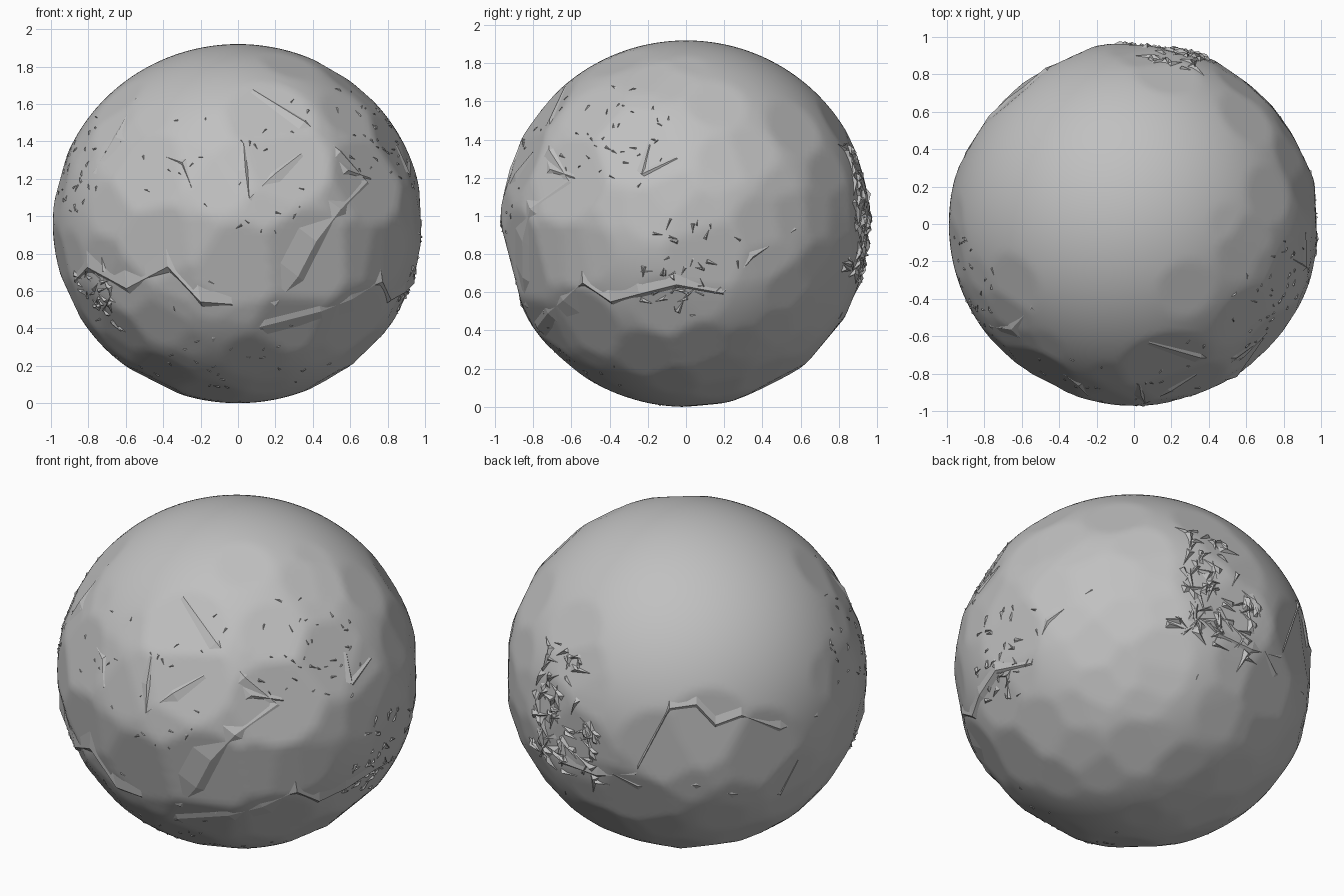
import bpy, bmesh, math, random
from mathutils import Vector
from mathutils.bvhtree import BVHTree

cube = bpy.data.objects.get("Cube")
if cube:
    bpy.data.objects.remove(cube, do_unlink=True)

rng = random.Random(7)
SCALE = Vector((0.99, 0.972, 0.96))

stone = bpy.data.materials.new("stone grey")
stone.use_nodes = True
stone.diffuse_color = (0.53, 0.53, 0.53, 1)
bsdf = stone.node_tree.nodes["Principled BSDF"]
bsdf.inputs["Base Color"].default_value = (0.53, 0.53, 0.53, 1)
bsdf.inputs["Roughness"].default_value = 0.8


def finish(name, bm, smooth=None):
    """Squash the unit ball to size, stand it on the ground and make the object."""
    for v in bm.verts:
        v.co = Vector(a * b for a, b in zip(v.co, SCALE)) + Vector((0, 0, 0.96))
    mesh = bpy.data.meshes.new(name)
    bm.to_mesh(mesh)
    bm.free()
    mesh.materials.append(stone)
    ob = bpy.data.objects.new(name, mesh)
    bpy.context.collection.objects.link(ob)
    if smooth:
        bpy.ops.object.select_all(action='DESELECT')
        ob.select_set(True)
        bpy.context.view_layer.objects.active = ob
        bpy.ops.object.shade_smooth_by_angle(angle=math.radians(smooth))
    return ob


def direction(az, el, u, v):
    """Point on the unit ball at (u, v) as seen from azimuth az, elevation el."""
    a, e = math.radians(az), math.radians(el)
    toward = Vector((math.sin(a) * math.cos(e), -math.cos(a) * math.cos(e), math.sin(e)))
    right = Vector((math.cos(a), math.sin(a), 0))
    up = toward.cross(right)
    w = math.sqrt(max(0.005, 1 - u * u - v * v))
    return (right * u + up * v + toward * w).normalized()


FRONT, SIDE, TOP = (0, 0), (90, 0), (0, 90)
BACK_LEFT, BACK_RIGHT = (215, 25), (145, -25)

# Boulder body: a ball worn down by flat planes
body = bmesh.new()
bmesh.ops.create_icosphere(body, subdivisions=6, radius=1)
planes = [
    (FRONT, 0.25, 0.36, 0.965), (FRONT, 0.38, -0.2, 0.96), (FRONT, -0.5, 0.28, 0.97),
    (FRONT, -0.45, -0.12, 0.97), (FRONT, 0.0, -0.25, 0.968), (FRONT, 0.3, -0.55, 0.975),
    (SIDE, 0.1, -0.18, 0.975), (SIDE, -0.78, 0.6, 0.968), (SIDE, -0.55, -0.55, 0.975),
    (TOP, 0.72, -0.65, 0.965), (TOP, -0.7, 0.7, 0.985), (TOP, 0.85, -0.3, 0.975),
    (BACK_LEFT, 0.12, -0.35, 0.965), (BACK_LEFT, 0.4, -0.45, 0.965),
    (BACK_LEFT, -0.15, -0.45, 0.968), (BACK_RIGHT, 0.72, -0.1, 0.97),
    (BACK_RIGHT, 0.5, 0.3, 0.972),
]
cuts = [(direction(*view, u, v), d) for view, u, v, d in planes]
# Small chips everywhere except the polished upper back
polished = direction(*BACK_LEFT, 0.1, 0.4)
while len(cuts) < 190:
    n = Vector((rng.gauss(0, 1), rng.gauss(0, 1), rng.gauss(0, 1))).normalized()
    if n.dot(polished) < 0.72 and n.z < 0.9:
        cuts.append((n, rng.uniform(0.982, 0.996)))
for v in body.verts:
    n = v.co.normalized()
    v.co = n * min([1.0] + [d / n.dot(c) for c, d in cuts if n.dot(c) > 0.9])
surface = BVHTree.FromBMesh(body)
finish("boulder_body", body, 30)


def on_surface(n, lift=0.0):
    hit = surface.ray_cast(Vector((0, 0, 0)), n)[0]
    return n * ((hit.length if hit else 0.98) + lift)


# Broken ledges: a raised crest that falls away steeply on one side
def ledge(name, view, path, drop, height=0.012):
    bm = bmesh.new()
    rows = []
    for i, (u, v) in enumerate(path):
        t = 0.35 if i in (0, len(path) - 1) else 1.0
        rows.append([bm.verts.new(on_surface(
            direction(*view, u + drop[0] * k * t, v + drop[1] * k * t), lift * t))
            for k, lift in ((-2.5, -0.006), (0, height), (1, -0.008))])
    for a, b in zip(rows, rows[1:]):
        for j in range(2):
            bm.faces.new((a[j], a[j + 1], b[j + 1], b[j]))
    # Face the strips outwards
    for f in bm.faces:
        f.normal_update()
        if f.normal.dot(f.calc_center_median()) < 0:
            f.normal_flip()
    finish(name, bm)


ledge("front_lower_ledge", FRONT, [(-0.88, -0.32), (-0.8, -0.24), (-0.6, -0.36), (-0.38, -0.24),
      (-0.2, -0.43), (-0.03, -0.45)], (0.01, -0.05), 0.022)
ledge("front_side_ledge", FRONT, [(0.2, -0.46), (0.33, -0.3), (0.43, -0.1), (0.55, 0.08),
      (0.72, 0.24)], (0.05, -0.04), 0.018)
ledge("front_upper_ledge", FRONT, [(0.08, 0.75), (0.36, 0.57), (0.55, 0.4), (0.72, 0.24)],
      (0.015, 0.02))
ledge("front_base_ledge", FRONT, [(-0.14, -0.64), (0.15, -0.57), (0.45, -0.49), (0.62, -0.42),
      (0.74, -0.34)], (-0.01, 0.05), 0.01)
ledge("front_notch_left", FRONT, [(0.03, 0.45), (0.04, 0.3), (0.06, 0.14)], (0.025, 0.0))
ledge("front_notch_right", FRONT, [(0.06, 0.14), (0.2, 0.28), (0.35, 0.4)], (-0.02, 0.025))
ledge("front_brow_ledge", FRONT, [(-0.64, 0.46), (-0.3, 0.34), (-0.25, 0.2)], (-0.01, -0.015))
ledge("front_corner_ledge", FRONT, [(-0.78, 0.28), (-0.66, 0.48), (-0.55, 0.7)], (-0.03, 0.01))
ledge("side_lower_ledge", SIDE, [(-0.78, -0.5), (-0.55, -0.32), (-0.4, -0.42), (-0.25, -0.38),
      (-0.05, -0.33), (0.2, -0.38)], (0.01, -0.035), 0.016)
ledge("side_step_ledge", SIDE, [(0.2, -0.38), (0.36, -0.18), (0.6, -0.03)], (0.01, -0.015))
ledge("side_hook_ledge", SIDE, [(-0.2, 0.44), (-0.24, 0.27), (-0.05, 0.36)], (0.02, -0.015))
ledge("side_front_ledge", SIDE, [(-0.95, 0.05), (-0.74, 0.3), (-0.62, 0.26)], (0.01, -0.03))
ledge("back_jagged_ledge", BACK_LEFT, [(-0.28, -0.55), (-0.1, -0.2), (0.05, -0.18), (0.16, -0.3),
      (0.3, -0.24), (0.52, -0.32), (0.72, -0.24)], (0.0, -0.03), 0.012)
ledge("back_base_ledge", BACK_LEFT, [(-0.42, -0.58), (-0.28, -0.66), (0.05, -0.64), (0.25, -0.69),
      (0.52, -0.69), (0.62, -0.5)], (0.0, 0.02), 0.005)
ledge("under_back_ledge", BACK_RIGHT, [(0.28, -0.12), (0.4, 0.15), (0.6, 0.08), (0.78, 0.06)],
      (-0.01, -0.03), 0.014)


# Splinters: thin tilted wedges scattered in clusters
def splinters(name, view, u, v, spread, count, size, lift):
    bm = bmesh.new()
    for _ in range(count):
        n = direction(*view, u, v)
        n = (n + Vector([rng.uniform(-1, 1) * spread for _ in range(3)])).normalized()
        t = n.orthogonal().normalized()
        b = n.cross(t)
        a = rng.uniform(0, math.tau)
        along = t * math.cos(a) + b * math.sin(a)
        across = n.cross(along)
        length = rng.uniform(0.4, 1) * size
        width = length * rng.uniform(0.1, 0.35)
        corners = [on_surface((n + along * length).normalized(), -0.004),
                   on_surface((n - along * length * 0.6 + across * width).normalized(), -0.004),
                   on_surface((n - along * length * 0.6 - across * width).normalized(), -0.004),
                   on_surface((n - along * length * rng.uniform(0, 0.5)).normalized(), lift)]
        vs = [bm.verts.new(c) for c in corners]
        for f in ((0, 1, 3), (1, 2, 3), (2, 0, 3), (0, 2, 1)):
            bm.faces.new([vs[i] for i in f])
    bmesh.ops.recalc_face_normals(bm, faces=bm.faces)
    finish(name, bm)


splinters("back_splinters", BACK_RIGHT, 0.42, 0.3, 0.24, 55, 0.14, 0.02)
splinters("back_upper_splinters", BACK_LEFT, -0.72, 0.0, 0.14, 20, 0.12, 0.018)
splinters("front_corner_splinters", FRONT, -0.75, -0.4, 0.18, 28, 0.09, 0.014)
splinters("side_splinters", SIDE, -0.1, -0.35, 0.15, 16, 0.08, 0.012)
splinters("side_upper_splinters", SIDE, -0.4, 0.5, 0.28, 34, 0.045, 0.008)
splinters("front_splinters", FRONT, 0.0, 0.3, 0.45, 26, 0.05, 0.006)
splinters("left_rim_splinters", FRONT, -0.88, 0.3, 0.3, 30, 0.05, 0.008)
splinters("base_splinters", FRONT, 0.0, -0.8, 0.5, 30, 0.05, 0.006)
splinters("under_side_splinters", BACK_RIGHT, -0.75, 0.05, 0.25, 24, 0.07, 0.01)
